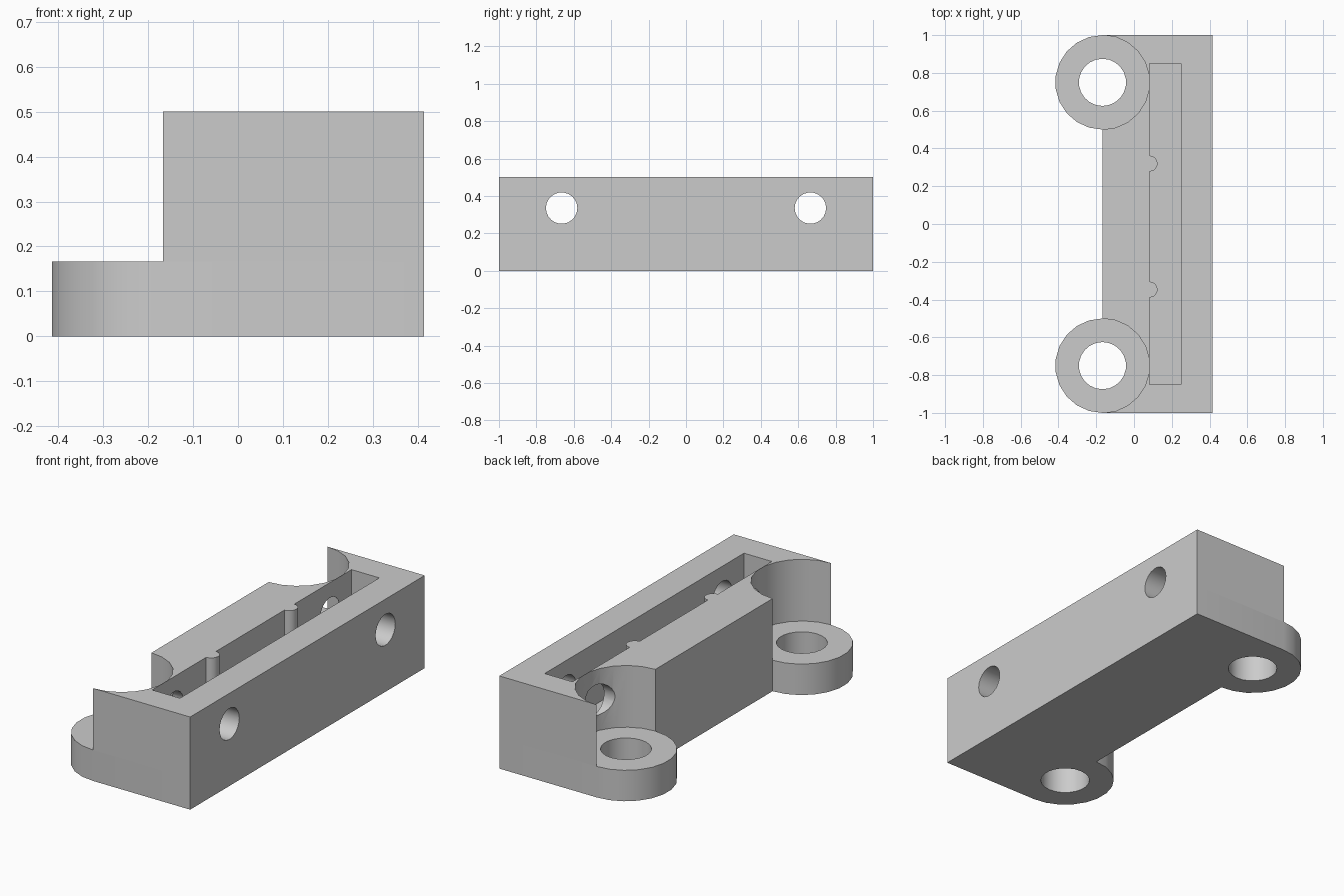
import bpy
import bmesh
from math import pi, sin, cos
from mathutils import Vector

if "Cube" in bpy.data.objects:
    bpy.data.objects.remove(bpy.data.objects["Cube"], do_unlink=True)

grey = bpy.data.materials.new("plain_grey")
grey.use_nodes = True
colour = (0.6, 0.6, 0.6, 1)
grey.diffuse_color = colour
grey.node_tree.nodes["Principled BSDF"].inputs["Base Color"].default_value = colour

LEFT, RIGHT = -0.167, 0.4145     # block extent in x
TOP, SHELF = 0.5, 0.167          # block height, tab height
SLOT_L, SLOT_R = 0.0825, 0.249   # slot extent in x
TAB_Y, TAB_R = 0.75, 0.25        # screw tab position and radius
SIDES = 22


def slab(name, bulge, z0, z1):
    """Extruded block whose left corners curve inward (1) or outward (-1)."""
    points = [(RIGHT, -1), (RIGHT, 1)]
    for y in (TAB_Y, -TAB_Y):
        for i in range(SIDES // 2 + 1):
            a = 2 * pi * i / SIDES
            points.append((LEFT + bulge * TAB_R * sin(a), y + TAB_R * cos(a)))
    bm = bmesh.new()
    face = bm.faces.new([bm.verts.new((x, y, z0)) for x, y in points])
    top = bmesh.ops.extrude_face_region(bm, geom=[face])["geom"]
    bmesh.ops.translate(bm, vec=Vector((0, 0, z1 - z0)),
                        verts=[v for v in top if isinstance(v, bmesh.types.BMVert)])
    bmesh.ops.recalc_face_normals(bm, faces=bm.faces)
    mesh = bpy.data.meshes.new(name)
    bm.to_mesh(mesh)
    bm.free()
    mesh.materials.append(grey)
    ob = bpy.data.objects.new(name, mesh)
    bpy.context.collection.objects.link(ob)
    return ob


def cylinder(name, radius, length, centre, rot=(0, 0, 0)):
    bpy.ops.mesh.primitive_cylinder_add(
        vertices=SIDES, radius=radius, depth=length, location=centre, rotation=rot)
    ob = bpy.context.object
    ob.name = name
    ob.data.materials.append(grey)
    return ob


def cut(target, tool):
    bpy.context.view_layer.update()
    mod = target.modifiers.new("cut", 'BOOLEAN')
    mod.operation = 'DIFFERENCE'
    mod.solver = 'EXACT'
    mod.object = tool
    bpy.context.view_layer.objects.active = target
    bpy.ops.object.modifier_apply(modifier=mod.name)
    bpy.data.objects.remove(tool, do_unlink=True)


# Base plate with rounded screw tabs, and the block standing on it
base = slab("base_with_tabs", -1, 0, SHELF)
block = slab("upper_block", 1, SHELF, TOP)

# Slot through the block, with two retaining ribs left standing on its wall
bpy.ops.mesh.primitive_cube_add(size=1, location=((SLOT_L + SLOT_R) / 2, 0, TOP / 2))
slot = bpy.context.object
slot.name = "slot_cutter"
slot.scale = (SLOT_R - SLOT_L, 1.7, 1)
bpy.ops.object.transform_apply(location=True, rotation=True, scale=True)
slot.data.materials.append(grey)
for y in (0.32, -0.347):
    cut(slot, cylinder("rib_shape", 0.042, 2, (SLOT_L, y, TOP / 2)))
cut(block, slot)

# Tab holes and cross holes
for side in (1, -1):
    cut(base, cylinder("tab_hole", 0.125, 1, (LEFT, TAB_Y * side, 0)))
    cut(block, cylinder("cross_hole", 0.084, 2, (0, 0.665 * side, 0.335),
                        (0, pi / 2, 0)))

# Smooth round walls, sharp corners
for part in (base, block):
    bpy.ops.object.select_all(action='DESELECT')
    part.select_set(True)
    bpy.context.view_layer.objects.active = part
    bpy.ops.object.shade_smooth_by_angle()
